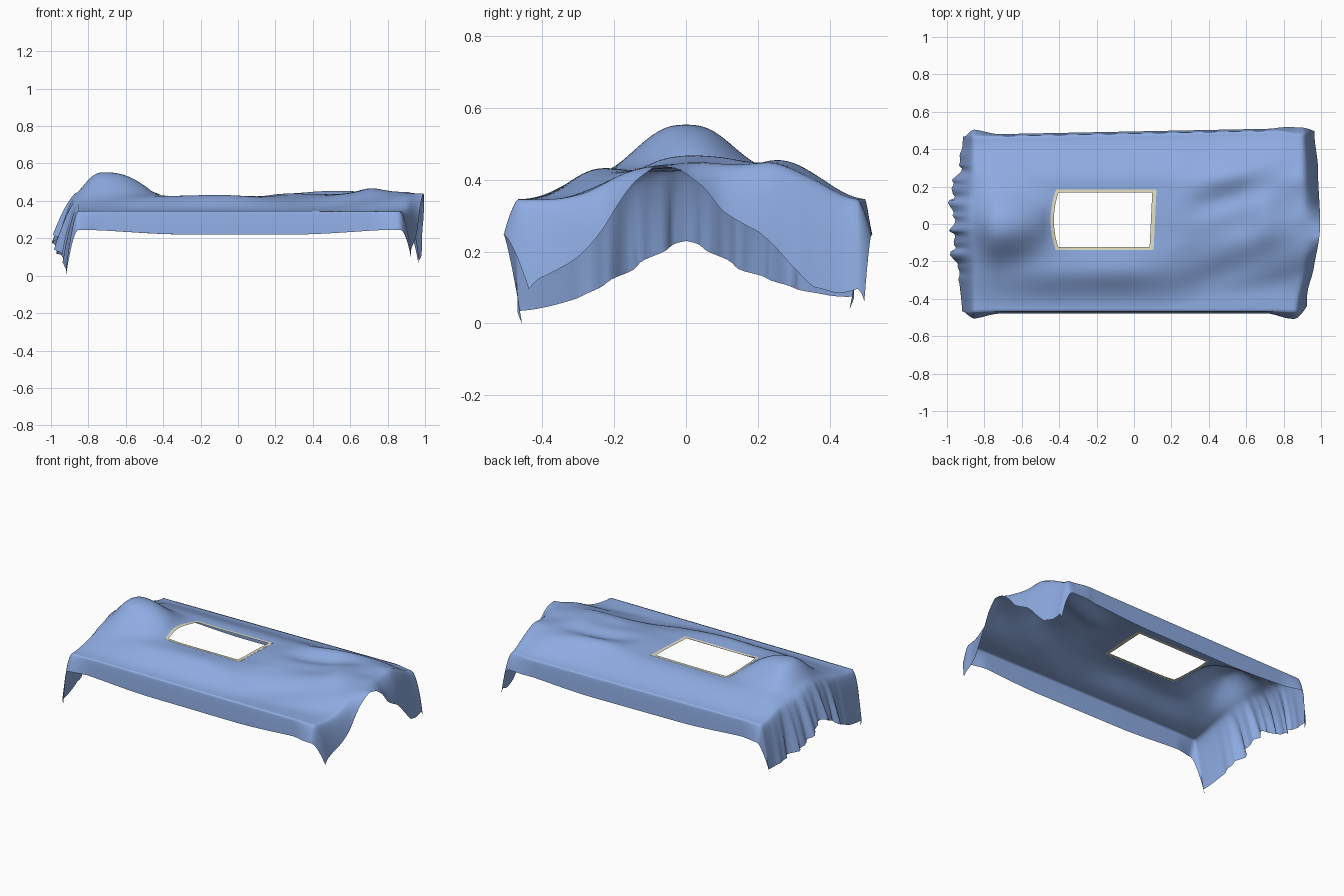
import bpy, bmesh, math

if "Cube" in bpy.data.objects:
    bpy.data.objects.remove(bpy.data.objects["Cube"])

def smooth(a, b, t):
    t = max(0, min(1, (t - a) / (b - a)))
    return t * t * (3 - 2 * t)

def interp(pts, t, ease=True):
    if t <= pts[0][0]:
        return pts[0][1]
    for (a, p), (b, q) in zip(pts, pts[1:]):
        if t <= b:
            return p + (q - p) * (smooth(a, b, t) if ease else (t - a) / (b - a))
    return pts[-1][1]

def bump(x, y, cx, cy, rx, ry, h, power=2.0):
    r = math.hypot((x - cx) / rx, (y - cy) / ry)
    return h * math.exp(-r ** power)

X0, X1, Y0, Y1 = -0.86, 0.89, -0.467, 0.477

# Height of the covered body above the table edge
def top(x, y):
    c = interp([(-.9, .395), (-.74, .42), (-.4, .42), (.1, .422), (.3, .432), (.9, .445)], x)
    legs = smooth(.08, .5, x)      # the body narrows toward the feet
    f = smooth(-.46 + .08 * legs, -.12 + .07 * legs, y) if y < 0 else smooth(.485, .22, y)
    z = .345 + (c - .345) * f
    z += bump(x, y, -.72, 0, .142 if x < -.72 else .245, .16, .133, 2.6)  # head
    z += bump(x, y, -.12, -.265, .3, .09, .034)                           # near arm
    z += bump(x, y, -.5, -.28, .2, .1, .02)
    z += bump(x, y - .25 * (x - .6), .6, .29, .28, .08, .024)             # far side fold
    z -= bump(x, y - .25 * (x - .5), .5, .13, .2, .06, .014)
    z += bump(x, y, .70, .04, .09, .12, .028)                             # feet
    z += bump(x, y, .25, .05, .12, .1, .012)
    # soft diagonal creases toward the foot end
    amp = .003 * smooth(.15, .45, x) * smooth(.42, .25, abs(y))
    z += amp * math.sin(30 * (y - .45 * x))
    return z

# Skirt drop and reach at the two ends, along y
RIGHT_DROP = [(-.467, .215), (-.36, .165), (-.25, .105), (-.15, .035), (-.08, .0), (-.02, .015),
              (.05, .07), (.1, .13), (.2, .19), (.28, .26), (.35, .30), (.42, .28), (.477, .25)]
RIGHT_OUT = [(-.467, .065), (-.3, .065), (0, .10), (.3, .088), (.477, .07)]
LEFT_DROP = [(-.467, .31), (-.3, .30), (-.15, .26), (0, .22), (.15, .26), (.3, .29), (.477, .27)]
LEFT_OUT = [(-.467, .065), (-.28, .08), (-.15, .11), (.18, .12), (.3, .08), (.477, .06)]

# Sheet coordinates (beyond the edge they run 0..1 down the skirt) to space
def place(s, t):
    x, y = max(X0, min(X1, s)), max(Y0, min(Y1, t))
    left, right = max(0, X0 - s), max(0, s - X1)
    front, back = max(0, Y0 - t), max(0, t - Y1)
    z = top(x, y)
    px, py = x, y
    if y > .2:
        py += smooth(.2, .48, y) * (.006 + .02 * x - .025 * smooth(.75, .89, x))
    # foot end pulls in at the near corner
    px -= .035 * smooth(.6, .89, x) * smooth(-.25, -.467, y)
    # bow of the window's head-side edge
    px -= .032 * math.exp(-((x + .41) / .07) ** 2) * max(0, 1 - ((y - .02) / .17) ** 2)
    px += .05 * (y - .02) * math.exp(-((x - .1) / .08) ** 2) * smooth(.3, .15, abs(y))
    tv = front + back
    side = -1 if front else 1
    corner = smooth(.72, .88, abs(x))
    if tv:
        py += side * (.012 + .028 * corner) * tv ** .8
        z -= (.124 - .025 * smooth(.3, .88, abs(x))) * tv ** 1.2 * (1 - .65 * (left + right))
    if left:
        pleat = smooth(.4, .2, abs(y - .05))
        px -= interp(LEFT_OUT, y) * left ** .7
        px += left * pleat * (.012 * math.sin(47 * y) + .011 * math.sin(91 * y + 1))
        z -= interp(LEFT_DROP, y, False) * left ** 1.15
        py += .008 * left * pleat * math.sin(70 * y)
        py -= side * .05 * left * tv
    if right:
        px += interp(RIGHT_OUT, y) * right ** .65
        z -= interp(RIGHT_DROP, y, False) * right ** 1.3
        py += .07 * right * smooth(-.1, -.467, y)
        py -= side * (.0 if side < 0 else .02) * right * tv
    return px, py, z

def lines(stops, step):
    out = []
    for a, b in zip(stops, stops[1:]):
        n = max(1, round((b - a) / step))
        out += [a + (b - a) * i / n for i in range(n)]
    return out + [stops[-1]]

def skirted(mid, n):
    lo = [mid[0] - 1 + i / n for i in range(n)]
    hi = [mid[-1] + (i + 1) / n for i in range(n)]
    return lo + mid + hi

OUT = (-.42, .107, -.14, .185)
IN = (-.402, .085, -.122, .168)
XS = skirted(lines([X0, OUT[0], IN[0], IN[1], OUT[1], X1], .017), 12)
YS = skirted(lines([Y0, OUT[2], IN[2], IN[3], OUT[3], Y1], .015), 10)

def inside(x, y, r):
    return r[0] < x < r[1] and r[2] < y < r[3]

def cloth(name, keep, color, lift=0):
    bm = bmesh.new()
    grid = {}
    def vert(i, j):
        if (i, j) not in grid:
            x, y, z = place(XS[i], YS[j])
            grid[i, j] = bm.verts.new((x, y, z + lift))
        return grid[i, j]
    for i in range(len(XS) - 1):
        for j in range(len(YS) - 1):
            if keep((XS[i] + XS[i + 1]) / 2, (YS[j] + YS[j + 1]) / 2):
                bm.faces.new([vert(i, j), vert(i + 1, j), vert(i + 1, j + 1), vert(i, j + 1)])
    for f in bm.faces:
        f.smooth = True
    me = bpy.data.meshes.new(name)
    bm.to_mesh(me)
    bm.free()
    ob = bpy.data.objects.new(name, me)
    bpy.context.collection.objects.link(ob)
    mat = bpy.data.materials.new(name + "_color")
    mat.diffuse_color = color
    mat.use_nodes = True
    mat.node_tree.nodes["Principled BSDF"].inputs["Base Color"].default_value = mat.diffuse_color
    me.materials.append(mat)
    return ob

# Draped sheet with a window, and the border around the window
sheet = cloth("draped_sheet", lambda x, y: not inside(x, y, OUT), (.27, .41, .76, 1))
border = cloth("window_border", lambda x, y: inside(x, y, OUT) and not inside(x, y, IN),
               (.78, .75, .55, 1), .001)

# Rest on the ground, centred
vs = [v.co for v in sheet.data.vertices]
cx = (min(v.x for v in vs) + max(v.x for v in vs)) / 2
zmin = min(v.z for v in vs)
for ob in (sheet, border):
    for v in ob.data.vertices:
        v.co.x -= cx
        v.co.z -= zmin
